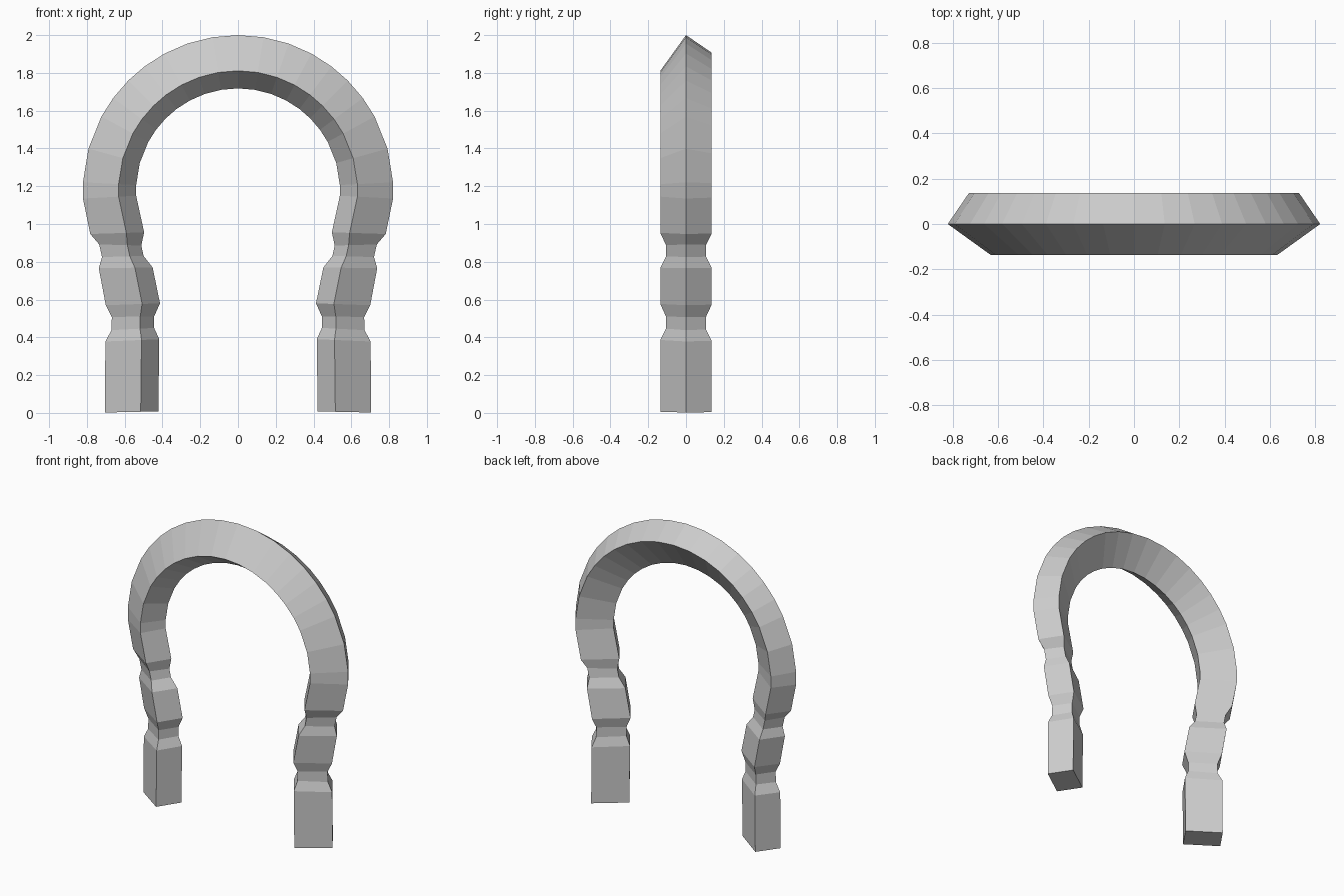
import bpy, bmesh
from math import cos, sin, radians

if "Cube" in bpy.data.objects:
    bpy.data.objects.remove(bpy.data.objects["Cube"])

# Leg stations: outer ridge (x, z), inner ridge (x, z), half depth in y
stations = [
    (0.705, 0.002, 0.422, 0.008, 0.136),
    (0.702, 0.378, 0.417, 0.390, 0.136),
    (0.670, 0.438, 0.444, 0.450, 0.106),
    (0.668, 0.508, 0.444, 0.511, 0.106),
    (0.700, 0.570, 0.413, 0.580, 0.136),
    (0.737, 0.766, 0.452, 0.770, 0.136),
    (0.720, 0.825, 0.500, 0.831, 0.106),
    (0.735, 0.892, 0.512, 0.886, 0.106),
    (0.782, 0.947, 0.497, 0.956, 0.136),
]

# Arch stations: quarter circle up to the crown
CENTRE_Z, R_OUT, R_IN = 1.178, 0.822, 0.540
for deg in (-3, 3, 15.6, 28.4, 36.5, 45, 53, 61.8, 71, 80.5, 90):
    c, s = cos(radians(deg)), sin(radians(deg))
    stations.append((R_OUT * c, CENTRE_Z + R_OUT * s,
                     R_IN * c, CENTRE_Z + R_IN * s, 0.136))

# Mirror the right half to get the whole path, foot to foot
path = stations + [(-a, b, -c, d, h) for a, b, c, d, h in stations[-2::-1]]

bm = bmesh.new()


def section(ox, oz, ix, iz, h):
    """Skewed four-sided section: outer ridge, front, inner ridge, back."""
    def at(t, y):
        return bm.verts.new((ox + t * (ix - ox), y, oz + t * (iz - oz)))
    return [at(0, 0), at(0.67, -h), at(1, 0), at(0.33, h)]


# Skin the sections and cap the feet
rings = [section(*p) for p in path]
for a, b in zip(rings, rings[1:]):
    for i in range(4):
        j = (i + 1) % 4
        bm.faces.new((a[i], a[j], b[j], b[i]))
bm.faces.new(rings[0])
bm.faces.new(rings[-1])
bmesh.ops.recalc_face_normals(bm, faces=bm.faces)

mesh = bpy.data.meshes.new("horseshoe_arch")
bm.to_mesh(mesh)
bm.free()
bpy.context.collection.objects.link(bpy.data.objects.new("horseshoe_arch", mesh))
